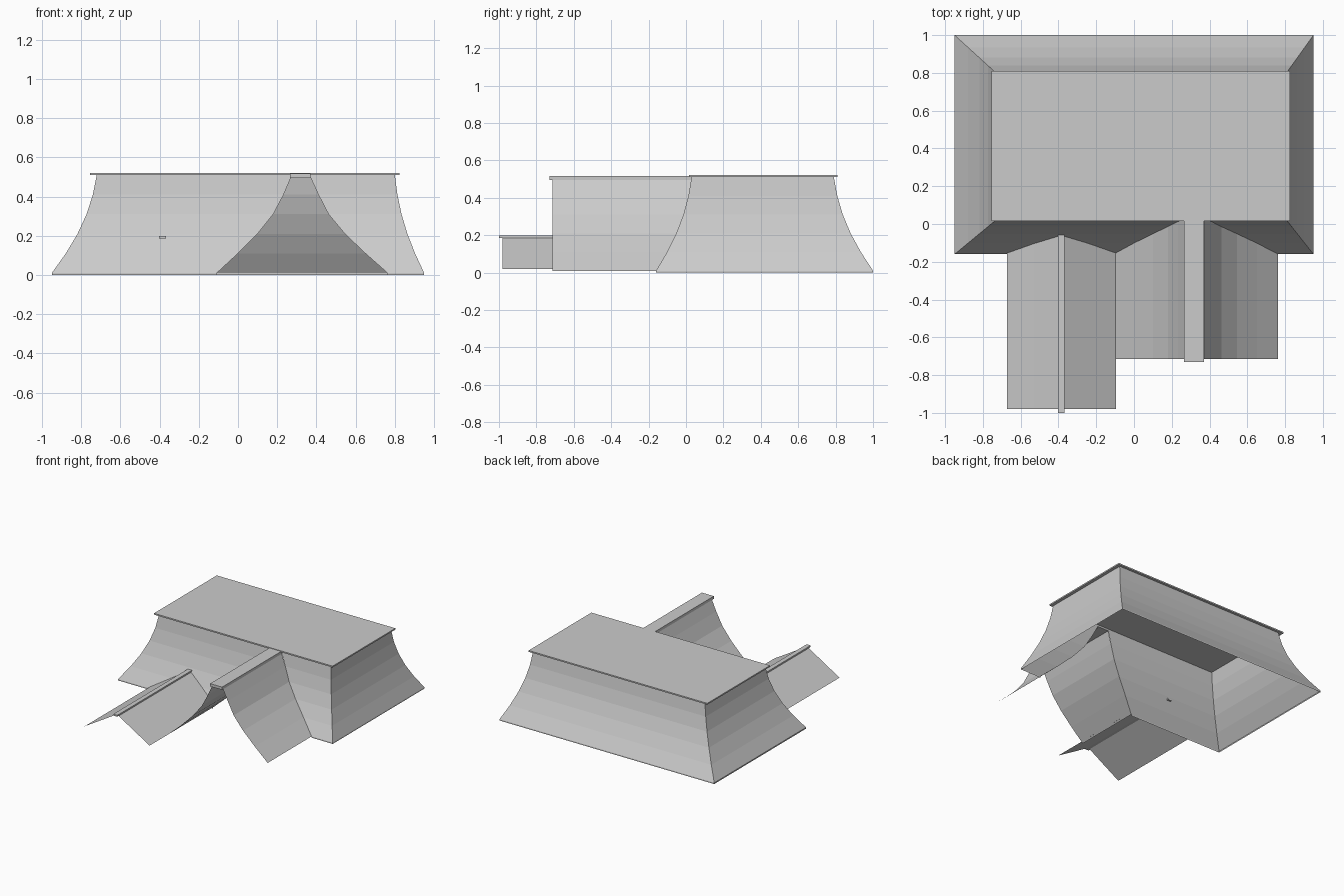
import bpy

if "Cube" in bpy.data.objects:
    bpy.data.objects.remove(bpy.data.objects["Cube"])

# shared heights and concave inset curve (0 at eave, 1 at top)
LEVELS = [0.01, 0.11, 0.21, 0.31, 0.41, 0.513]
INSET = [0.0, 0.31, 0.57, 0.77, 0.91, 1.0]
# eave and top rectangles: x0, x1, y0, y1
EAVE = (-0.95, 0.95, -0.16, 1.0)
TOP = (-0.72, 0.80, 0.03, 0.79)
# large wing side curves at the same heights
WING_L = [-0.108, 0.0, 0.10, 0.18, 0.233, 0.277]
WING_R = [0.763, 0.65, 0.545, 0.462, 0.41, 0.363]


def mesh_from_strips(name, strips):
    """Each strip is a pair of equal-length point rows joined by quads."""
    verts, faces = [], []
    for a, b in strips:
        n, k = len(verts), len(a)
        verts += a + b
        faces += [(n + i, n + k + i, n + k + i + 1, n + i + 1) for i in range(k - 1)]
    me = bpy.data.meshes.new(name)
    me.from_pydata(verts, [], faces)
    ob = bpy.data.objects.new(name, me)
    bpy.context.collection.objects.link(ob)
    return ob


def box(name, x0, x1, y0, y1, z0, z1):
    bpy.ops.mesh.primitive_cube_add(size=1, location=((x0 + x1) / 2, (y0 + y1) / 2, (z0 + z1) / 2))
    ob = bpy.context.object
    ob.name = name
    ob.scale = (x1 - x0, y1 - y0, z1 - z0)
    return ob


def rect(i):
    return [e + (t - e) * INSET[i] for e, t in zip(EAVE, TOP)]


def front_y(z):
    """Depth of the front roof slope at a height."""
    for i in range(len(LEVELS) - 1):
        if z <= LEVELS[i + 1]:
            f = (z - LEVELS[i]) / (LEVELS[i + 1] - LEVELS[i])
            return rect(i)[2] * (1 - f) + rect(i + 1)[2] * f
    return TOP[2]


def edge(ix, iy):
    """Corner line of the main roof, with a small vertical fascia at the eave."""
    pts = [(rect(i)[ix], rect(i)[iy], z) for i, z in enumerate(LEVELS)]
    return [(EAVE[ix], EAVE[iy], 0.0)] + pts


def valley(xs):
    pts = [(x, front_y(z), z) for x, z in zip(xs, LEVELS)]
    return [(xs[0], EAVE[2], 0.0)] + pts


# main roof skirt, open at the front where the large wing joins
fl, fr, br, bl = edge(0, 2), edge(1, 2), edge(1, 3), edge(0, 3)
mesh_from_strips("main_roof_slopes", [
    (fr, br), (br, bl), (bl, fl), (fl, valley(WING_L)), (valley(WING_R), fr)])

# flat cap over the main roof
box("main_roof_cap", -0.755, 0.825, 0.017, 0.81, 0.51, 0.521)

# large wing slopes, open at the gable end
strips = []
for xs in (WING_L, WING_R):
    zs = LEVELS[:-1] + [0.505]
    strips.append(([(x, -0.715, z) for x, z in zip(xs, zs)],
                   [(x, front_y(z), z) for x, z in zip(xs, zs)]))
mesh_from_strips("large_wing_slopes", strips)
box("large_wing_ridge", 0.265, 0.37, -0.73, 0.03, 0.495, 0.517)

# small wing slopes, each running back to the main roof
strips = []
for x in (-0.672, -0.096):
    prof = [(x, 0.02), ((x - 0.385) / 2, 0.106), (-0.385, 0.193)]
    strips.append(([(px, -0.98, z) for px, z in prof],
                   [(px, front_y(z), z) for px, z in prof]))
mesh_from_strips("small_wing_slopes", strips)
box("small_wing_ridge", -0.403, -0.367, -1.0, -0.05, 0.186, 0.198)
